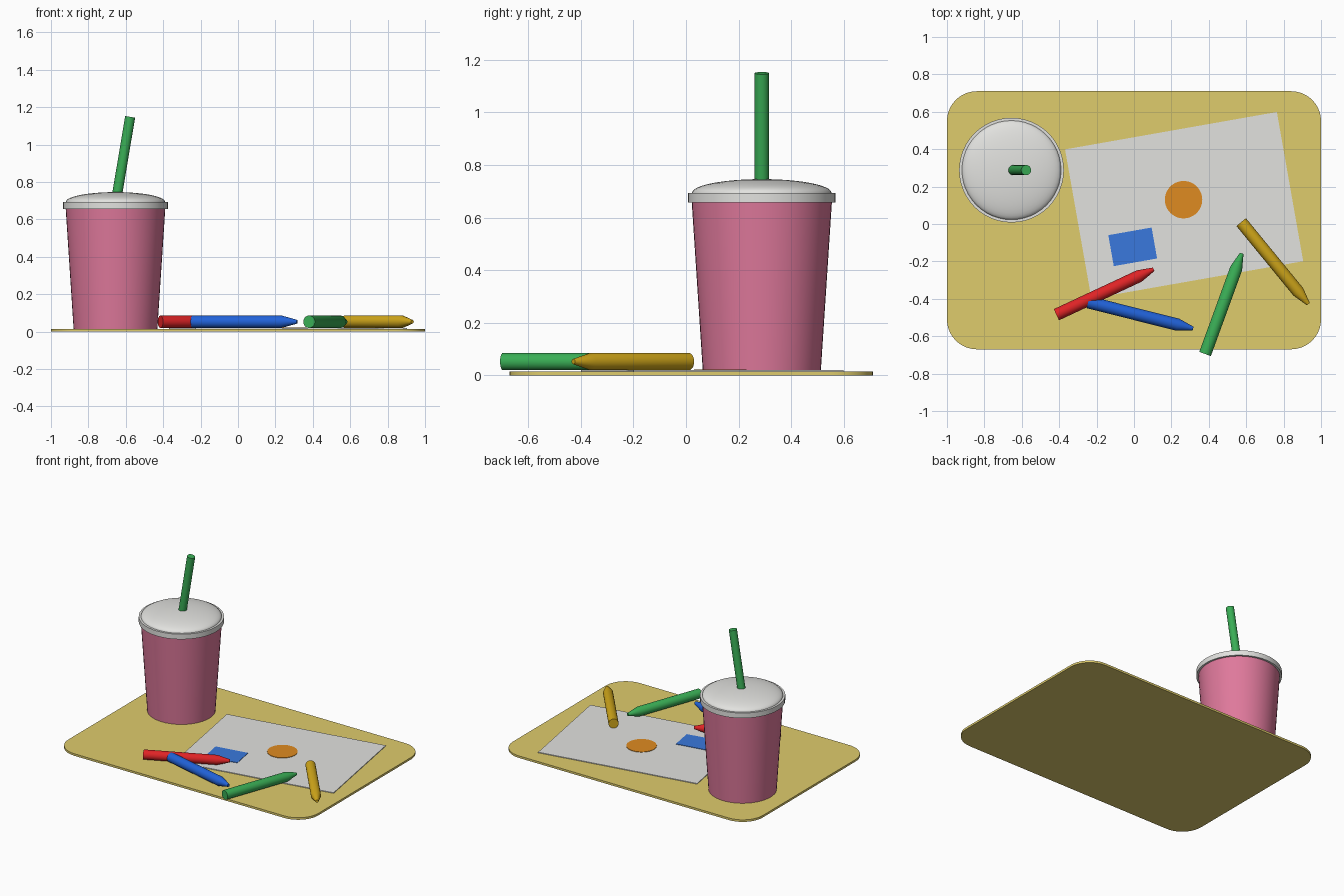
import bpy, math
from mathutils import Vector

if "Cube" in bpy.data.objects:
    bpy.data.objects.remove(bpy.data.objects["Cube"])


def material(name, srgb):
    colour = [(c / 255) ** 2.2 for c in srgb] + [1]
    mat = bpy.data.materials.new(name)
    mat.use_nodes = True
    mat.diffuse_color = colour
    mat.node_tree.nodes["Principled BSDF"].inputs["Base Color"].default_value = colour
    return mat


tan = material("tan", (222, 203, 108))
white = material("white", (225, 225, 222))
pink = material("pink", (222, 120, 154))
red = material("red", (222, 40, 42))
blue = material("blue", (38, 98, 215))
green = material("green", (60, 172, 86))
yellow = material("yellow", (208, 166, 32))
light_blue = material("light blue", (60, 120, 220))
orange = material("orange", (222, 138, 38))


def finish(name, verts, faces, mat, location=(0, 0, 0), smooth=True):
    mesh = bpy.data.meshes.new(name)
    mesh.from_pydata(verts, [], faces)
    mesh.materials.append(mat)
    obj = bpy.data.objects.new(name, mesh)
    obj.location = location
    bpy.context.collection.objects.link(obj)
    if smooth:
        bpy.ops.object.select_all(action="DESELECT")
        obj.select_set(True)
        bpy.context.view_layer.objects.active = obj
        bpy.ops.object.shade_smooth_by_angle(angle=math.radians(35))
    return obj


def lathe(name, profile, mat, location, sides=48):
    """Turn a (radius, height) profile about z, with flat caps."""
    verts = [(r * math.cos(math.tau * i / sides), r * math.sin(math.tau * i / sides), z)
             for r, z in profile for i in range(sides)]
    faces = [(k * sides + i, k * sides + (i + 1) % sides,
              (k + 1) * sides + (i + 1) % sides, (k + 1) * sides + i)
             for k in range(len(profile) - 1) for i in range(sides)]
    last = (len(profile) - 1) * sides
    faces += [tuple(reversed(range(sides))), tuple(range(last, last + sides))]
    return finish(name, verts, faces, mat, location)


def slab(name, outline, bottom, top, mat, location=(0, 0), angle=0, smooth=False):
    """Extrude a flat counter-clockwise outline."""
    n = len(outline)
    verts = [(x, y, z) for z in (bottom, top) for x, y in outline]
    faces = [tuple(reversed(range(n))), tuple(range(n, 2 * n))]
    faces += [(i, (i + 1) % n, n + (i + 1) % n, n + i) for i in range(n)]
    obj = finish(name, verts, faces, mat, (*location, 0), smooth)
    obj.rotation_euler.z = math.radians(angle)
    return obj


def rounded(width, depth, radius, steps=10):
    points = []
    for corner, (sx, sy) in enumerate([(1, 1), (-1, 1), (-1, -1), (1, -1)]):
        for i in range(steps + 1):
            a = math.pi / 2 * (corner + i / steps)
            points.append((sx * (width / 2 - radius) + radius * math.cos(a),
                           sy * (depth / 2 - radius) + radius * math.sin(a)))
    return points


def rectangle(width, depth):
    x, y = width / 2, depth / 2
    return [(-x, -y), (x, -y), (x, y), (-x, y)]


def point_along(obj, direction):
    obj.rotation_mode = "QUATERNION"
    obj.rotation_quaternion = Vector(direction).to_track_quat("Z", "Y")


# Placemat and the drawing lying on it
slab("placemat", rounded(2, 1.38, 0.16), 0, 0.015, tan, (0, 0.02), smooth=True)
slab("paper", rectangle(1.15, 0.81), 0.015, 0.02, white, (0.268, 0.1), 10)
slab("drawn_rectangle", rectangle(0.235, 0.168), 0.02, 0.023, light_blue, (-0.007, -0.122), 10)
circle = [(0.1 * math.cos(math.tau * i / 48), 0.1 * math.sin(math.tau * i / 48)) for i in range(48)]
slab("drawn_circle", circle, 0.02, 0.023, orange, (0.265, 0.13), smooth=True)

# Cup with lid and tilted straw
cup = (-0.655, 0.288, 0)
lathe("cup", [(0.224, 0.015), (0.267, 0.67)], pink, cup)
lathe("lid_rim", [(0.28, 0.657), (0.28, 0.694)], white, cup)
dome = [(0.265 * math.cos(t), 0.694 + 0.052 * math.sin(t))
        for t in (math.pi / 2 * i / 12 for i in range(12))]
lathe("lid_dome", dome + [(0.004, 0.746)], white, cup)
straw = lathe("straw", [(0.027, 0), (0.027, 0.475)], green, (-0.655, 0.288, 0.68), 32)
point_along(straw, (0.167, 0, 1))

# Crayons, each from its flat end to its blunt tip
for name, mat, tail, tip in [
    ("red_crayon", red, (-0.415, -0.485), (0.105, -0.242)),
    ("blue_crayon", blue, (-0.245, -0.418), (0.316, -0.559)),
    ("green_crayon", green, (0.38, -0.695), (0.576, -0.157)),
    ("yellow_crayon", yellow, (0.573, 0.01), (0.932, -0.428)),
]:
    run = Vector(tip) - Vector(tail)
    size = run.length
    crayon = lathe(name, [(0.033, 0), (0.033, size - 0.085), (0.01, size)], mat, (*tail, 0.053), 32)
    point_along(crayon, (run.x, run.y, 0))
